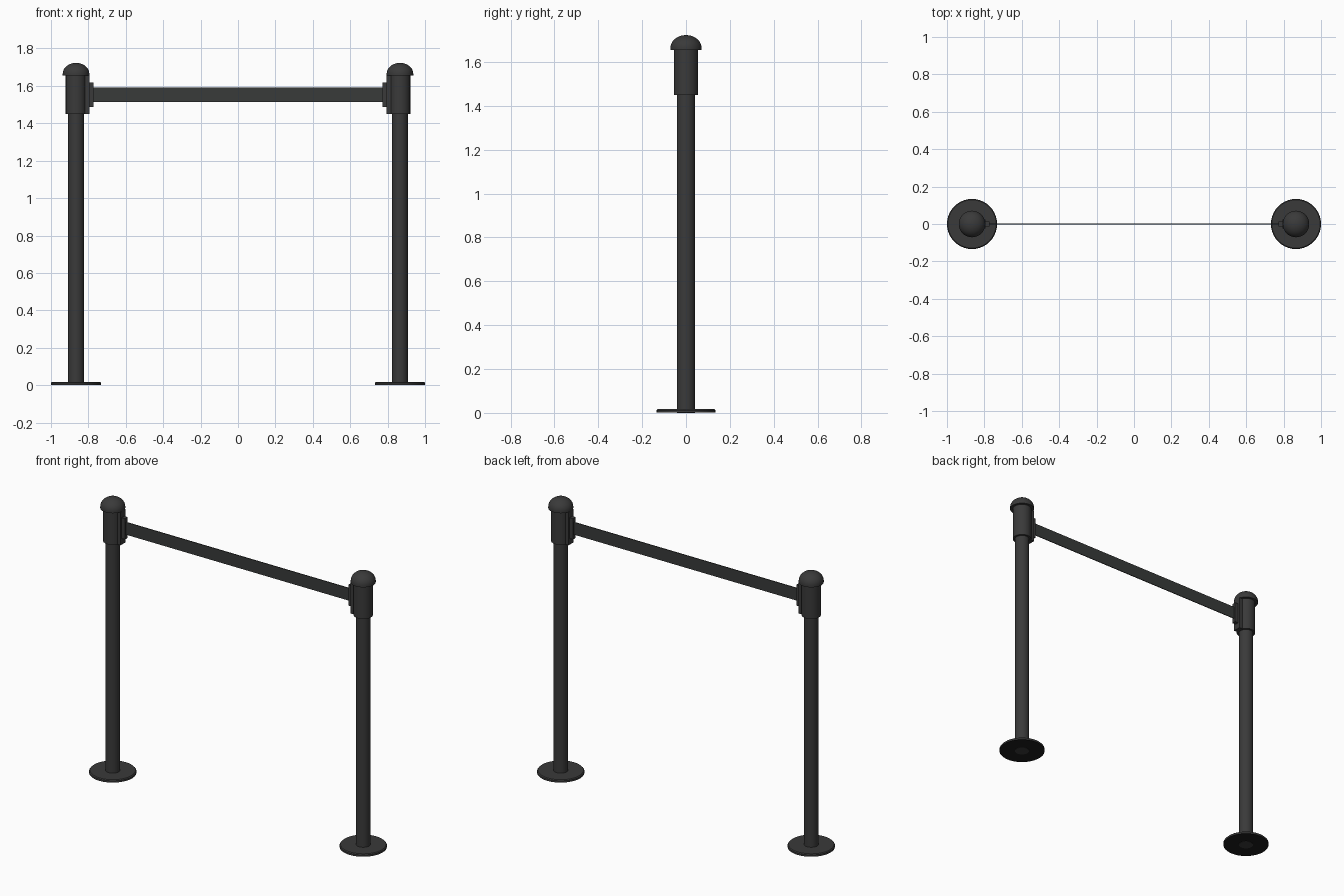
import bpy, bmesh, math

cube = bpy.data.objects.get("Cube")
if cube:
    bpy.data.objects.remove(cube, do_unlink=True)


def material(name, rgb):
    m = bpy.data.materials.new(name)
    m.use_nodes = True
    m.diffuse_color = (*rgb, 1)
    m.node_tree.nodes["Principled BSDF"].inputs["Base Color"].default_value = (*rgb, 1)
    return m


metal = material("charcoal metal", (0.042, 0.042, 0.042))
rubber = material("black rubber", (0.012, 0.012, 0.012))
fabric = material("dark grey fabric", (0.04, 0.043, 0.042))
POST_X = 0.866


def finish(obj, mat):
    obj.data.materials.append(mat)
    bpy.ops.object.shade_smooth_by_angle(angle=math.radians(35))
    return obj


def lathe(name, x, profile, mat):
    """Revolve a radius/height profile around a vertical axis at x."""
    bm = bmesh.new()
    verts = [bm.verts.new((r, 0, z)) for r, z in profile]
    edges = [bm.edges.new(pair) for pair in zip(verts, verts[1:])]
    bmesh.ops.spin(bm, geom=verts + edges, cent=(0, 0, 0), axis=(0, 0, 1),
                   angle=math.tau, steps=40)
    bmesh.ops.remove_doubles(bm, verts=bm.verts, dist=1e-4)
    bmesh.ops.recalc_face_normals(bm, faces=bm.faces)
    mesh = bpy.data.meshes.new(name)
    bm.to_mesh(mesh)
    bm.free()
    obj = bpy.data.objects.new(name, mesh)
    bpy.context.collection.objects.link(obj)
    obj.location.x = x
    bpy.ops.object.select_all(action="DESELECT")
    obj.select_set(True)
    bpy.context.view_layer.objects.active = obj
    return finish(obj, mat)


def box(name, center, size, mat):
    bpy.ops.mesh.primitive_cube_add(size=1, location=center)
    obj = bpy.context.object
    obj.name = name
    obj.scale = size
    bpy.ops.object.transform_apply(location=False, rotation=False, scale=True)
    return finish(obj, mat)


# Domed cap outline
dome = [(0.071 * math.cos(a), 1.665 + 0.058 * math.sin(a))
        for a in (math.pi / 2 * i / 10 for i in range(10))]
cap = [(0, 1.655), (0.071, 1.655)] + dome + [(0, 1.723)]

for side, s in (("left", 1), ("right", -1)):
    x = s * POST_X
    base = lathe(side + "_base", x, [(0, 0.001), (0.134, 0.001), (0.134, 0.012),
                                     (0.129, 0.017), (0, 0.017)], metal)
    # Dark pad under the base
    base.data.materials.append(rubber)
    for face in base.data.polygons:
        if face.normal.z < -0.9:
            face.material_index = 1
    lathe(side + "_post", x, [(0, 0), (0.042, 0), (0.042, 1.5), (0, 1.5)], metal)
    lathe(side + "_collar", x, [(0, 1.45), (0.055, 1.45), (0.055, 1.66), (0, 1.66)], metal)
    lathe(side + "_cap", x, cap, metal)
    # Inner rib and belt clip
    box(side + "_rib", (s * 0.815, 0, 1.553), (0.04, 0.05, 0.206), metal)
    box(side + "_clip", (s * 0.788, 0, 1.553), (0.032, 0.026, 0.13), metal)

box("belt", (0, 0, 1.553), (1.56, 0.005, 0.078), fabric)
